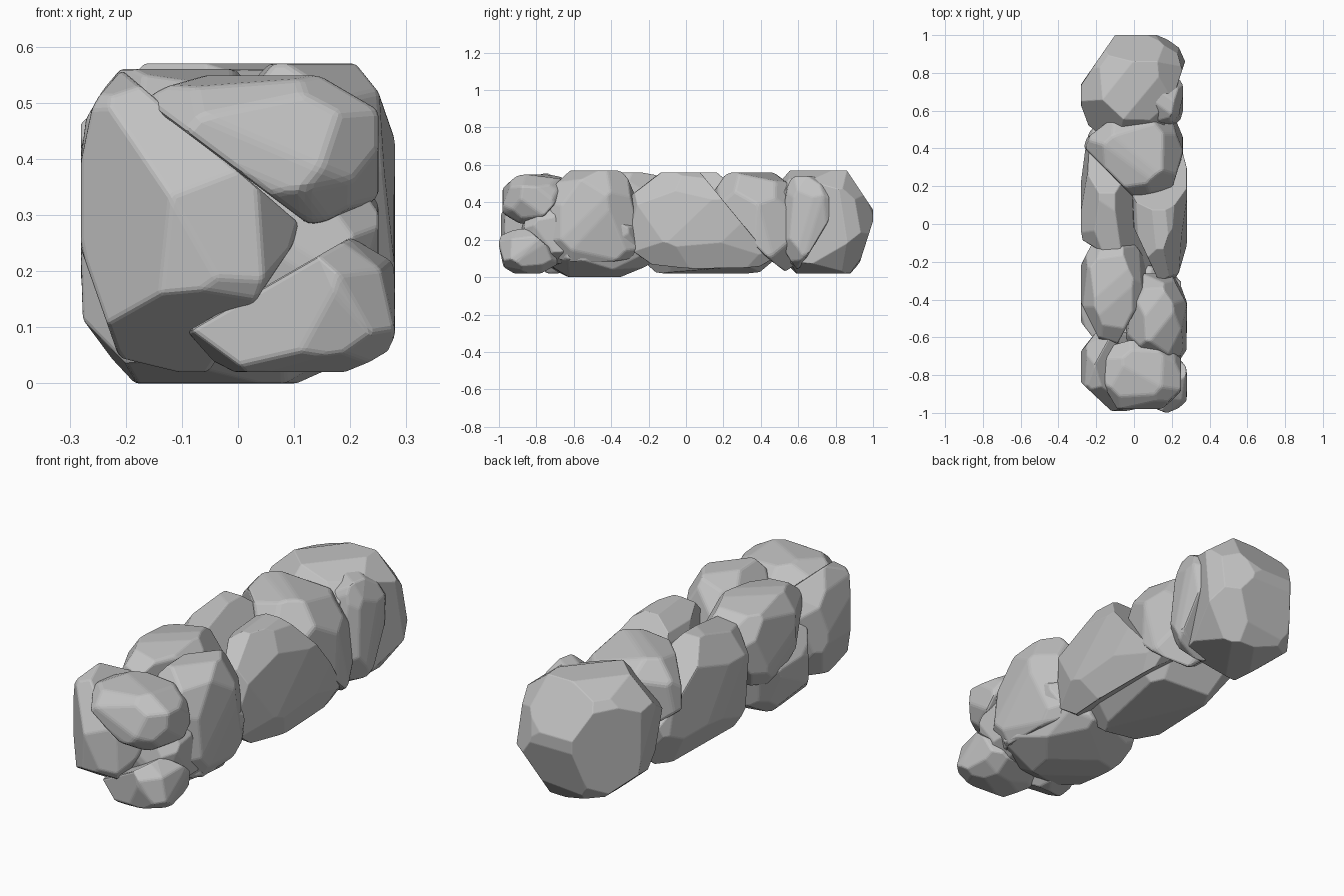
import bpy, bmesh, random
from itertools import product
from mathutils import Vector

cube = bpy.data.objects.get("Cube")
if cube:
    bpy.data.objects.remove(cube, do_unlink=True)

stone = bpy.data.materials.new("grey_stone")
stone.use_nodes = True
stone.diffuse_color = (0.54, 0.54, 0.54, 1)
stone.node_tree.nodes["Principled BSDF"].inputs["Base Color"].default_value = stone.diffuse_color

# Axes spanned by each drawing plane
PLANES = {"front": (0, 2), "side": (1, 2), "top": (0, 1)}
ROUNDNESS = 1.65


def slice_off(bm, point, normal):
    """Cut away everything beyond a plane and cap the opening."""
    geom = bm.verts[:] + bm.edges[:] + bm.faces[:]
    cut = bmesh.ops.bisect_plane(bm, geom=geom, dist=1e-5, plane_co=point,
                                 plane_no=normal, clear_outer=True)
    rim = [e for e in cut["geom_cut"] if isinstance(e, bmesh.types.BMEdge) and e.is_boundary]
    if rim:
        bmesh.ops.edgeloop_fill(bm, edges=rim)


def chip(bm, direction, trim):
    """Slice a unit block along a plane resting on a rounded boulder."""
    n = direction.normalized()
    reach = sum(abs(c) ** ROUNDNESS for c in n) ** (1 / ROUNDNESS)
    slice_off(bm, n * reach * trim, n)


def rock(name, xs, ys, zs, seed, cuts=(), soft=0.012):
    """Chip a block into a faceted boulder filling the given extents."""
    rng = random.Random(seed)
    bm = bmesh.new()
    bmesh.ops.create_cube(bm, size=2)
    for corner in product((-1, 0, 1), repeat=3):
        kind = sum(map(abs, corner))
        tilt = Vector([rng.uniform(-0.25, 0.25) for _ in corner])
        if kind == 1:
            # Crown each side with two facets leaning apart
            lean = Vector([0 if c else rng.choice((-1, 1)) * rng.uniform(0.1, 0.35)
                           for c in corner])
            for sign in (-1, 1):
                chip(bm, Vector(corner) + lean * sign, rng.uniform(0.95, 0.99))
        elif kind > 1:
            # Chamfer the edges and corners at slightly random angles
            chip(bm, Vector(corner) + tilt, rng.uniform(0.95, 1.03))
    ranges = (xs, ys, zs)
    middle = Vector([(a + b) / 2 for a, b in ranges])
    half = [(b - a) / 2 for a, b in ranges]
    for v in bm.verts:
        v.co = Vector([c * h for c, h in zip(v.co, half)]) + middle
    # Slanted cuts through the boulder, keeping the side with its middle
    for plane, a, b in cuts:
        i, j = PLANES[plane]
        point, n = middle.copy(), Vector()
        point[i], point[j] = a
        n[i], n[j] = b[1] - a[1], a[0] - b[0]
        n.normalize()
        if n.dot(middle - point) > 0:
            n.negate()
        slice_off(bm, point, n)
    bmesh.ops.remove_doubles(bm, verts=bm.verts[:], dist=0.02)
    # Wrap the chipped points in a clean skin
    bmesh.ops.delete(bm, geom=bm.faces[:] + bm.edges[:], context="EDGES_FACES")
    hull = bmesh.ops.convex_hull(bm, input=bm.verts[:])
    bmesh.ops.delete(bm, geom=hull["geom_interior"], context="VERTS")
    bmesh.ops.dissolve_limit(bm, angle_limit=0.13, verts=bm.verts[:], edges=bm.edges[:])
    bmesh.ops.recalc_face_normals(bm, faces=bm.faces[:])
    mesh = bpy.data.meshes.new(name)
    bm.to_mesh(mesh)
    bm.free()
    mesh.materials.append(stone)
    obj = bpy.data.objects.new(name, mesh)
    bpy.context.collection.objects.link(obj)
    bevel = obj.modifiers.new("worn_edges", "BEVEL")
    bevel.width = soft
    bevel.segments = 2
    bevel.limit_method = "ANGLE"
    bevel.angle_limit = 0.15


# Back end
rock("back_boulder", (-.28, .28), (.47, 1), (.02, .57), 3,
     [("top", (.27, .86), (.14, .46)), ("top", (-.28, .74), (-.1, 1)),
      ("side", (.86, .57), (1, .36)), ("side", (.92, .05), (1, .3))])
rock("back_right_chip", (.02, .26), (.51, .81), (.04, .54), 5,
     [("side", (.62, .06), (.81, .38))], .008)

# Middle of the wall
rock("upper_wedge", (-.27, .26), (.12, .62), (-.02, .56), 8,
     [("side", (.13, .4), (.5, .04)), ("top", (-.27, .41), (0, .14)),
      ("front", (-.26, .33), (.15, 0)), ("top", (-.27, .44), (-.05, .61)),
      ("top", (.25, .34), (.18, .12))])
rock("left_middle_boulder", (-.28, .2), (-.32, .54), (.02, .56), 11,
     [("side", (.2, .53), (.5, .28)), ("front", (-.1, .56), (.22, .12)),
      ("top", (-.28, -.08), (.1, -.32))])
rock("right_middle_boulder", (-.02, .28), (-.32, .56), (.01, .56), 14,
     [("side", (.1, .53), (.47, .08)), ("top", (-.01, 0), (.13, -.3)),
      ("front", (.27, .02), (-.02, .2))])
rock("upper_left_boulder", (-.28, .06), (-.64, -.07), (.16, .56), 17,
     [("side", (-.64, .44), (-.25, .16)), ("side", (-.07, .4), (-.22, .16)),
      ("top", (-.28, -.42), (-.17, -.64)), ("top", (.05, -.38), (-.08, -.62))])
rock("lower_left_boulder", (-.28, .25), (-.78, -.18), (0, .38), 20,
     [("top", (-.28, -.52), (-.08, -.78))])
rock("right_front_boulder", (-.04, .28), (-.75, -.26), (.01, .57), 23,
     [("front", (.26, .07), (0, .17))])

# Front end
rock("front_left_boulder", (-.28, .11), (-.99, -.57), (.02, .56), 26,
     [("front", (-.15, .51), (.08, .31)), ("front", (.1, .25), (-.04, .04)),
      ("front", (-.28, .24), (-.21, .04)), ("top", (-.28, -.84), (-.12, -.99)),
      ("side", (-.99, .35), (-.84, .56)), ("side", (-.99, .17), (-.74, .02))])
rock("front_upper_boulder", (-.19, .25), (-.98, -.61), (.27, .55), 29,
     [("front", (-.15, .49), (.09, .31)), ("side", (-.62, .48), (-.8, .28))])
rock("front_lower_boulder", (-.09, .28), (-1, -.69), (.02, .27), 32,
     [("front", (-.06, .11), (.2, .26)), ("side", (-.85, .26), (-.72, .15)),
      ("top", (-.06, -.91), (.17, -1))])
rock("inner_filler_boulder", (-.1, .25), (-.88, -.55), (.06, .42), 35)
